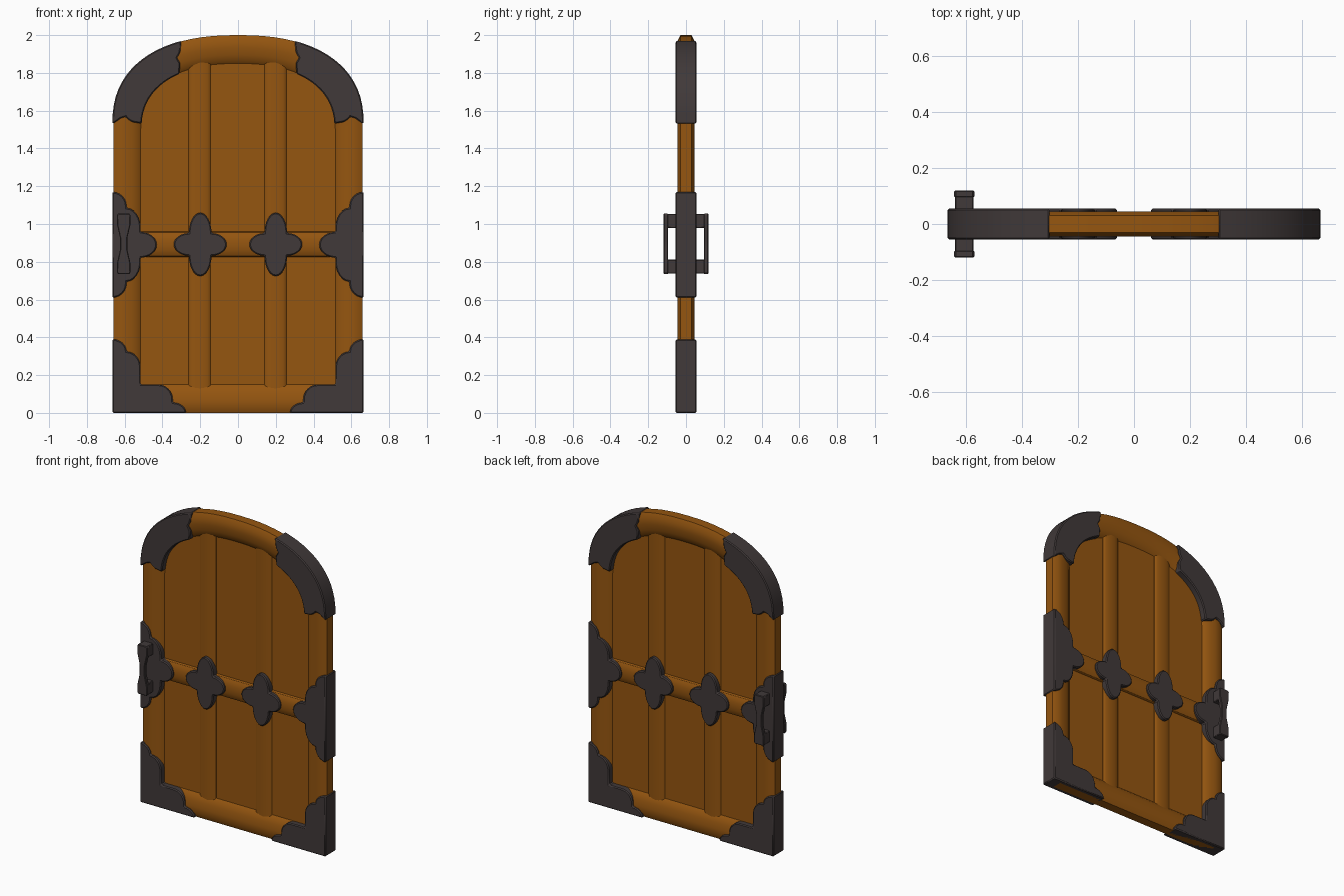
import bpy, bmesh
from math import sin, cos, acos, pi, radians

if "Cube" in bpy.data.objects:
    bpy.data.objects.remove(bpy.data.objects["Cube"])


def material(name, rgb):
    m = bpy.data.materials.new(name)
    m.use_nodes = True
    m.diffuse_color = (*rgb, 1)
    m.node_tree.nodes["Principled BSDF"].inputs["Base Color"].default_value = (*rgb, 1)
    return m


WOOD = material("warm wood", (0.30, 0.092, 0.005))
IRON = material("dark iron", (0.052, 0.041, 0.041))
POWER = 2.35  # squareness of the arch


def loft(name, rings, mat, bevel=0.0):
    """Skin closed rings of points, cap both ends."""
    bm = bmesh.new()
    rows = [[bm.verts.new(p) for p in ring] for ring in rings]
    n = len(rows[0])
    for a, b in zip(rows, rows[1:]):
        for i in range(n):
            j = (i + 1) % n
            bm.faces.new((a[i], a[j], b[j], b[i]))
    bm.faces.new(rows[0])
    bm.faces.new(rows[-1])
    bmesh.ops.recalc_face_normals(bm, faces=bm.faces)
    me = bpy.data.meshes.new(name)
    bm.to_mesh(me)
    bm.free()
    me.materials.append(mat)
    ob = bpy.data.objects.new(name, me)
    bpy.context.collection.objects.link(ob)
    bpy.ops.object.select_all(action='DESELECT')
    ob.select_set(True)
    bpy.context.view_layer.objects.active = ob
    bpy.ops.object.shade_smooth_by_angle(angle=radians(32))
    if bevel:
        mod = ob.modifiers.new("edge", 'BEVEL')
        mod.width, mod.segments = bevel, 1
        mod.limit_method, mod.angle_limit = 'ANGLE', radians(60)
    return ob


def prism(name, pts, axis, lo, hi, mat, bevel=0.0):
    """Extrude a 2D outline along one axis."""
    clean = []
    for p in pts:
        q = (round(p[0], 4), round(p[1], 4))
        if q not in clean:
            clean.append(q)
    place = {'x': lambda u, v, w: (w, u, v),
             'y': lambda u, v, w: (u, w, v),
             'z': lambda u, v, w: (u, v, w)}[axis]
    return loft(name, [[place(u, v, w) for u, v in clean] for w in (lo, hi)], mat, bevel)


def arc(cx, cz, rx, rz, start, end, steps=6):
    angles = [radians(start + (end - start) * i / steps) for i in range(steps + 1)]
    return [(cx + rx * cos(a), cz + rz * sin(a)) for a in angles]


def arch(a, base, b, start=0.0, end=pi, steps=40):
    """Squarish elliptical arch from the +x side over to the -x side."""
    pts = []
    for i in range(steps + 1):
        t = start + (end - start) * i / steps
        c, s = cos(t), max(sin(t), 0)
        pts.append(((1 if c > 0 else -1) * a * abs(c) ** (2 / POWER),
                    base + b * s ** (2 / POWER)))
    return pts


def flip(pts):
    return [(-x, z) for x, z in pts]


# Wooden frame: rounded section swept up the stiles and over the arch
half = [(0, .015), (.1, .028), (.3, .039), (.55, .045), (.8, .045), (1, .03)]
section = half + [(t, -y) for t, y in reversed(half)]
paths = []
for t, y in section:
    a, base, b = .515 + .145 * t, 1.5 + .03 * t, .35 + .12 * t
    line = [(a, .01)] + arch(a, base, b) + [(-a, .01)]
    paths.append([(x, y, z) for x, z in line])
loft("arched_frame", list(zip(*paths)), WOOD)

# Bottom rail, same section laid flat
prism("bottom_rail", [(y, .15 * (1 - t)) for t, y in section], 'x', -.6, .6, WOOD)

# Flat boards filling the frame
prism("door_boards", [(.53, .1)] + arch(.53, 1.5, .37) + [(-.53, .1)],
      'y', -.015, .015, WOOD)


def bar_section(width, edge, crown):
    top = [(width * cos(pi * i / 8), edge + (crown - edge) * sin(pi * i / 8))
           for i in range(9)]
    return top + [(-u, -v) for u, v in top]


# Rounded vertical battens and the middle rail
for side, cx in (("right", -.203), ("left", .198)):
    prism(side + "_batten", [(cx + u, v) for u, v in bar_section(.058, .016, .03)],
          'z', .1, 1.88, WOOD)
prism("middle_rail", [(v, .892 + u) for u, v in bar_section(.067, .018, .042)],
      'x', -.54, .54, WOOD)

# Iron outlines, drawn for the +x side
EDGE, DEPTH, BEVEL = .665, .055, .006
corner = ([(EDGE, 0)] + arc(EDGE, .325, .075, .065, 90, 180)
          + arc(.59, .24, .075, .085, 90, 180) + [(.515, .15)]
          + arc(.42, .07, .075, .08, 90, 180)
          + arc(.345, 0, .07, .055, 90, 180))
upper = (arc(EDGE, 1.095, .075, .075, 90, 180)
         + arc(.59, .98, .075, .105, 90, 180)
         + arc(.515, .89, .085, .068, 90, 180))
side_plate = upper + [(x, 1.78 - z) for x, z in reversed(upper)]
stop = acos((.3 / EDGE) ** (POWER / 2))
inner_stop = acos((.31 / .511) ** (POWER / 2))
arch_cap = (arch(EDGE, 1.53, .472, 0, stop, 14)
            + [(.306, 1.91), (.322, 1.88), (.306, 1.85)]
            + arch(.511, 1.5, .345, inner_stop, .06, 12)
            + [(.56, 1.54), (.58, 1.552), (.595, 1.568), (.62, 1.56), (.645, 1.542)])
quarter = (arc(.06, 0, .08, .06, 0, 90) + arc(0, .06, .06, .108, 0, 90))
quarter_up = quarter + flip(reversed(quarter))
quatrefoil = quarter_up + [(x, -z) for x, z in reversed(quarter_up)]
foil = [(.2 + x, .892 + z) for x, z in quatrefoil]

for name, outline in (("corner_bracket", corner), ("side_plate", side_plate),
                      ("arch_bracket", arch_cap), ("cross_plate", foil)):
    for side, pts in (("left_", outline), ("right_", flip(outline))):
        prism(side + name, pts, 'y', -DEPTH, DEPTH, IRON, BEVEL)

# Pull handles on both faces
HX, HZ = -.605, .895
grip_side = [(.03, -.16), (.036, -.15), (.035, -.1), (.019, -.03),
             (.019, .03), (.035, .1), (.036, .15), (.03, .16)]
grip = grip_side + flip(reversed(grip_side))
for side, s in (("front", -1), ("back", 1)):
    prism(side + "_handle_grip", [(HX + x, HZ + z) for x, z in grip],
          'y', s * .094, s * .119, IRON, .004)
    for end, k in (("lower", -1), ("upper", 1)):
        cz = HZ + k * .121
        box = [(HX - .033, cz - .037), (HX + .033, cz - .037),
               (HX + .033, cz + .037), (HX - .033, cz + .037)]
        prism(f"{side}_{end}_handle_post", box, 'y', s * .04, s * .1, IRON, .004)
